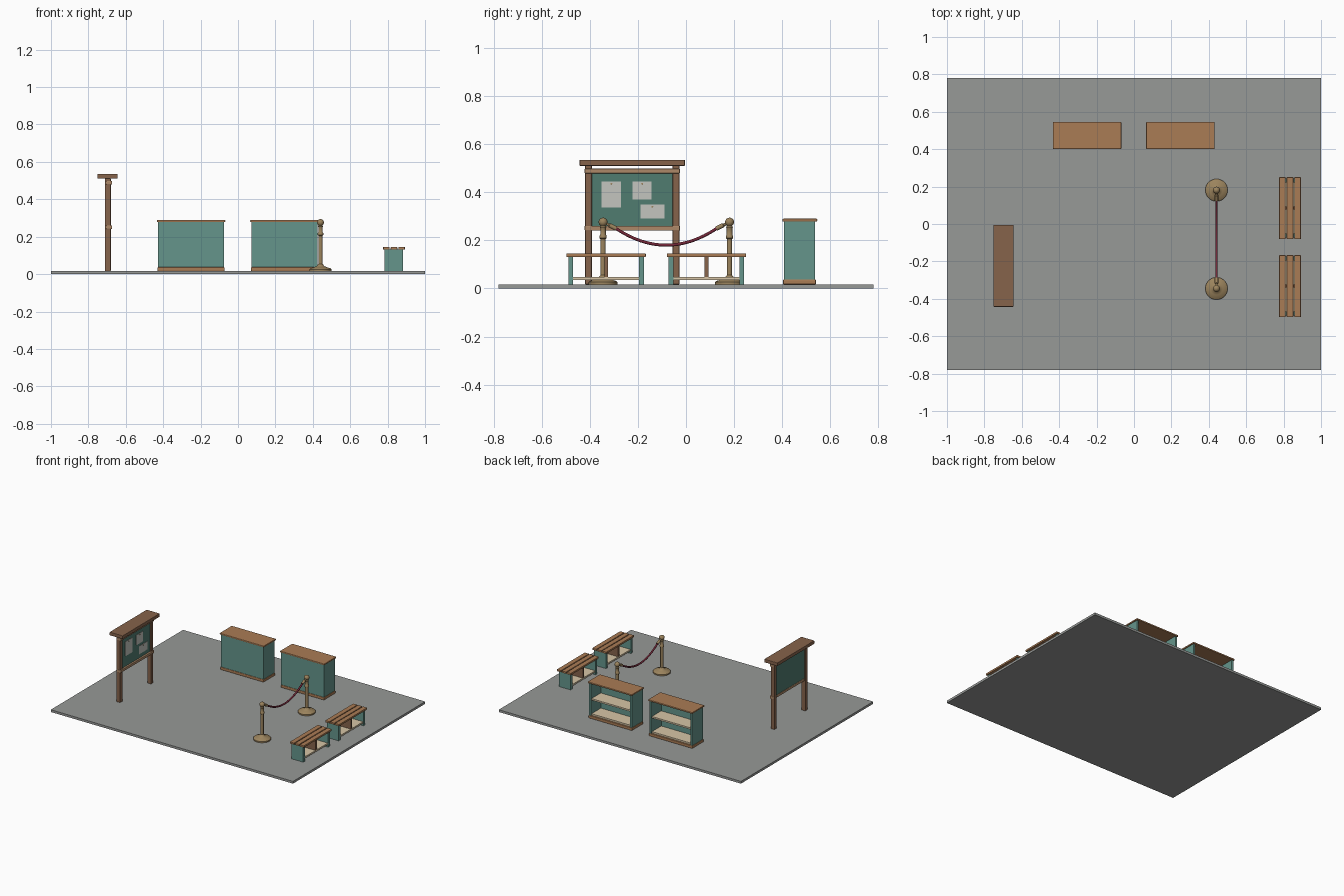
import bpy, bmesh, math
from mathutils import Vector

if "Cube" in bpy.data.objects:
    bpy.data.objects.remove(bpy.data.objects["Cube"])


def mat(name, rgb):
    m = bpy.data.materials.new(name)
    m.diffuse_color = (*rgb, 1)
    m.use_nodes = True
    m.node_tree.nodes["Principled BSDF"].inputs["Base Color"].default_value = m.diffuse_color
    return m


WOOD = mat("warm_wood", (0.40, 0.20, 0.09))
DARK = mat("dark_wood", (0.24, 0.125, 0.07))
LIGHT = mat("light_wood", (0.42, 0.25, 0.14))
TEAL = mat("teal_paint", (0.13, 0.30, 0.26))
FELT = mat("green_felt", (0.08, 0.20, 0.16))
CREAM = mat("cream_shelf", (0.68, 0.56, 0.38))
BRASS = mat("brass", (0.33, 0.23, 0.11))
ROPE = mat("red_rope", (0.17, 0.02, 0.04))
PAPER = mat("paper", (0.55, 0.56, 0.52))
FLOOR = mat("floor_grey", (0.31, 0.32, 0.31))
G = 0.017  # floor surface height


def finish(name, bm, m):
    me = bpy.data.meshes.new(name)
    bmesh.ops.recalc_face_normals(bm, faces=bm.faces)
    bm.to_mesh(me)
    bm.free()
    ob = bpy.data.objects.new(name, me)
    bpy.context.collection.objects.link(ob)
    me.materials.append(m)
    return ob


def box(name, x, y, z, m, bevel=0.0):
    """Box from (min, max) ranges on each axis."""
    bm = bmesh.new()
    bmesh.ops.create_cube(bm, size=1)
    for v in bm.verts:
        v.co = [r[0] if c < 0 else r[1] for c, r in zip(v.co, (x, y, z))]
    ob = finish(name, bm, m)
    if bevel:
        b = ob.modifiers.new("soft_edges", "BEVEL")
        b.width, b.segments = bevel, 2
    return ob


def lathe(name, profile, origin, m, axis=(0, 0, 1), steps=28):
    """Spin a (radius, height) profile around an axis."""
    bm = bmesh.new()
    vs = [bm.verts.new((r, 0, h)) for r, h in profile]
    es = [bm.edges.new(p) for p in zip(vs, vs[1:])]
    bmesh.ops.spin(bm, geom=vs + es, cent=(0, 0, 0), axis=(0, 0, 1),
                   angle=math.tau, steps=steps)
    bmesh.ops.remove_doubles(bm, verts=bm.verts, dist=1e-5)
    ob = finish(name, bm, m)
    q = Vector((0, 0, 1)).rotation_difference(Vector(axis))
    ob.data.transform(q.to_matrix().to_4x4())
    ob.location = origin
    bpy.ops.object.select_all(action="DESELECT")
    ob.select_set(True)
    bpy.context.view_layer.objects.active = ob
    bpy.ops.object.shade_smooth_by_angle(angle=math.radians(35))
    return ob


# Floor slab
box("floor", (-1, 1), (-0.78, 0.78), (0, G), FLOOR)


# Counters, open with shelves at the back
def counter(cx):
    w, f, b = 0.176, 0.407, 0.537
    box("counter_plinth", (cx - w - .003, cx + w + .003), (f - .003, b + .003), (G, .037), WOOD, .003)
    box("counter_front", (cx - w, cx + w), (f, f + .012), (.037, .279), TEAL)
    for s in (-1, 1):
        xs = sorted((cx + s * w, cx + s * (w - .014)))
        box("counter_side", xs, (f + .012, b), (.037, .279), TEAL)
    for z in (.037, .15):
        box("counter_shelf", (cx - w + .014, cx + w - .014), (f + .012, b - .008), (z, z + .012), CREAM)
    box("counter_top", (cx - .183, cx + .183), (.401, .546), (.278, .29), WOOD, .004)


for cx in (-0.251, 0.248):
    counter(cx)


# Slatted benches with a low shelf
def bench(cy):
    h, x0, x1 = 0.165, 0.784, 0.881
    for i in range(3):
        x = 0.776 + i * 0.0405
        box("bench_slat", (x, x + .035), (cy - h, cy + h), (.131, .145), WOOD, .002)
    for s in (-1, 1):
        ys = sorted((cy + s * (h - .008), cy + s * (h - .028)))
        box("bench_end_panel", (x0, x1), ys, (G, .131), TEAL)
    box("bench_low_shelf", (x0 + .003, x1 - .003), (cy - h + .028, cy + h - .028), (.035, .047), CREAM)
    box("bench_divider", (x0 + .003, x1 - .003), (cy - .008, cy + .008), (.047, .131), DARK)


for cy in (0.085, -0.332):
    bench(cy)

# Notice board: posts, felt panel, rails and cap
BY = -0.2235
for s in (-1, 1):
    y = BY + s * 0.182
    box("board_post", (-.711, -.68), (y - .014, y + .014), (G, .511), DARK, .002)
box("board_panel", (-.703, -.686), (BY - .168, BY + .168), (.25, .49), FELT)
for z in (.241, .479):
    box("board_rail", (-.705, -.673), (BY - .198, BY + .198), (z, z + .019), LIGHT, .002)
box("board_cap", (-.751, -.643), (BY - .219, BY + .219), (.51, .535), DARK, .003)

# Pinned notices
for y0, y1, z0, z1 in ((-.351, -.27, .337, .445), (-.222, -.143, .37, .445), (-.19, -.09, .29, .35)):
    box("notice", (-.687, -.683), (y0, y1), (z0, z1), PAPER)
    lathe("notice_pin", [(0, 0), (.004, 0), (.004, .004), (0, .006)],
          (-.684, (y0 + y1) / 2, z1 - .01), BRASS, (1, 0, 0), 10)

# Rope barrier: stands with turned base, pole, collar and ball
SX, Y0, Y1 = 0.441, -0.345, 0.181
ball = [(.0185 * math.sin(a), .276 - .0185 * math.cos(a))
        for a in (math.radians(36 + 18 * i) for i in range(8))]
stand = [(0, G), (.06, G), (.06, .026), (.055, .031), (.034, .037), (.02, .043),
         (.015, .05), (.011, .055), (.011, .205), (.015, .209), (.015, .219),
         (.0115, .224), (.0115, .25), (.014, .255)] + ball + [(0, .2945)]
for y, s in ((Y0, 1), (Y1, -1)):
    lathe("barrier_stand", stand, (SX, y, 0), BRASS)
    d = Vector((0, s * 0.055, -0.027))
    lathe("rope_end_cap", [(0, 0), (.006, 0), (.006, .026), (.0095, .03), (.0095, d.length), (0, d.length)],
          (SX, y, .276), BRASS, d.normalized(), 16)

# Sagging rope
cu = bpy.data.curves.new("barrier_rope", "CURVE")
cu.dimensions = "3D"
cu.bevel_depth, cu.bevel_resolution = 0.0065, 3
cu.use_fill_caps = True
N = 25
sp = cu.splines.new("POLY")
sp.points.add(N - 1)
sp.use_smooth = True
for i, p in enumerate(sp.points):
    u = 2 * i / (N - 1) - 1
    p.co = (SX, (Y0 + Y1) / 2 + u * 0.212, 0.18 + 0.071 * u * u, 1)
cu.materials.append(ROPE)
bpy.context.collection.objects.link(bpy.data.objects.new("barrier_rope", cu))
